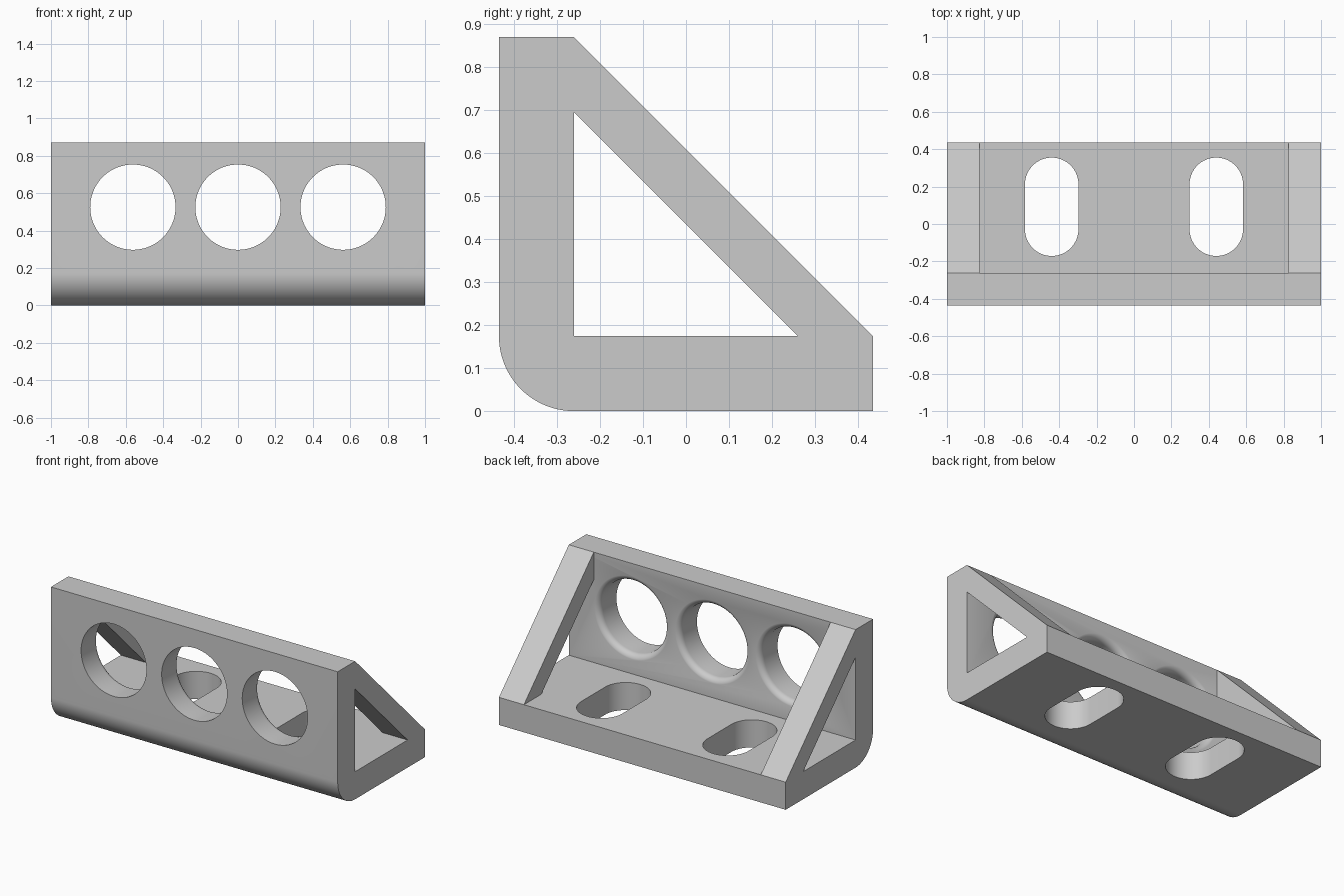
import bpy, bmesh
from math import pi, sin, cos, radians
from mathutils import Vector

default = bpy.data.objects.get("Cube")
if default:
    bpy.data.objects.remove(default, do_unlink=True)

HALF = 0.435      # half the depth, also half the height
T = 0.174         # wall thickness
INNER = T - HALF  # back face of the upright wall
TOP = 2 * HALF
FILLET = 0.04

grey = bpy.data.materials.new("plain grey")
grey.use_nodes = True
colour = (0.6, 0.6, 0.6, 1)
grey.diffuse_color = colour
grey.node_tree.nodes["Principled BSDF"].inputs["Base Color"].default_value = colour


def make_object(name, bm):
    bmesh.ops.recalc_face_normals(bm, faces=bm.faces)
    mesh = bpy.data.meshes.new(name)
    bm.to_mesh(mesh)
    bm.free()
    mesh.materials.append(grey)
    obj = bpy.data.objects.new(name, mesh)
    bpy.context.collection.objects.link(obj)
    return obj


def prism(name, points, offset):
    """Extrude a closed outline along a vector."""
    bm = bmesh.new()
    face = bm.faces.new([bm.verts.new(p) for p in points])
    new = bmesh.ops.extrude_face_region(bm, geom=[face])["geom"]
    verts = [v for v in new if isinstance(v, bmesh.types.BMVert)]
    bmesh.ops.translate(bm, verts=verts, vec=Vector(offset))
    return make_object(name, bm)


def lathe(name, profile, x, z, steps=96):
    """Solid of revolution along y from (radius, y) pairs."""
    bm = bmesh.new()
    rings = [[bm.verts.new((x + r * cos(2 * pi * i / steps), y,
                            z + r * sin(2 * pi * i / steps)))
              for i in range(steps)] for r, y in profile]
    for a, b in zip(rings, rings[1:]):
        for i in range(steps):
            j = (i + 1) % steps
            bm.faces.new((a[i], a[j], b[j], b[i]))
    bm.faces.new(rings[0])
    bm.faces.new(rings[-1])
    return make_object(name, bm)


# L-shaped body with a rounded lower front corner
outline = [(HALF, 0), (HALF, T), (INNER, T), (INNER, TOP), (-HALF, TOP)]
for i in range(25):
    a = pi + i * pi / 48
    outline.append((INNER + T * cos(a), T + T * sin(a)))
body = prism("angle_body", [(-1, y, z) for y, z in outline], (2, 0, 0))

# Round wall holes, eased on the inner rim
cutters = []
R = 0.228
profile = [(R, -0.6)]
for i in range(9):
    a = i * pi / 16
    profile.append((R + FILLET * (1 - cos(a)), INNER - FILLET + 0.001 + FILLET * sin(a)))
profile.append((R + FILLET, INNER + 0.1))
for x in (-0.562, 0, 0.562):
    cutters.append(lathe("wall_hole_cutter", profile, x, 0.525))

# Base slots
for x in (-0.44, 0.44):
    slot = []
    for i in range(66):
        end, step = divmod(i, 33)
        a = pi * (end + step / 32)
        y = 0.092 + (0.12 if end == 0 else -0.12)
        slot.append((x + 0.143 * cos(a), y + 0.143 * sin(a), -0.1))
    cutters.append(prism("base_slot_cutter", slot, (0, 0, 0.4)))

for cutter in cutters:
    cutter.hide_render = True
    cut = body.modifiers.new("cut", "BOOLEAN")
    cut.operation = "DIFFERENCE"
    cut.solver = "EXACT"
    cut.object = cutter
bpy.context.view_layer.objects.active = body
body.select_set(True)
for cut in list(body.modifiers):
    bpy.ops.object.modifier_apply(modifier=cut.name)
for cutter in cutters:
    bpy.data.objects.remove(cutter, do_unlink=True)
bpy.ops.object.shade_smooth_by_angle(angle=radians(30))

# Sloping end braces
brace = [(INNER, TOP), (HALF, T), (HALF - T, T), (INNER, TOP - T)]
for name, side in (("left_brace", 1), ("right_brace", -1)):
    prism(name, [(side, y, z) for y, z in brace], (-side * T, 0, 0))
